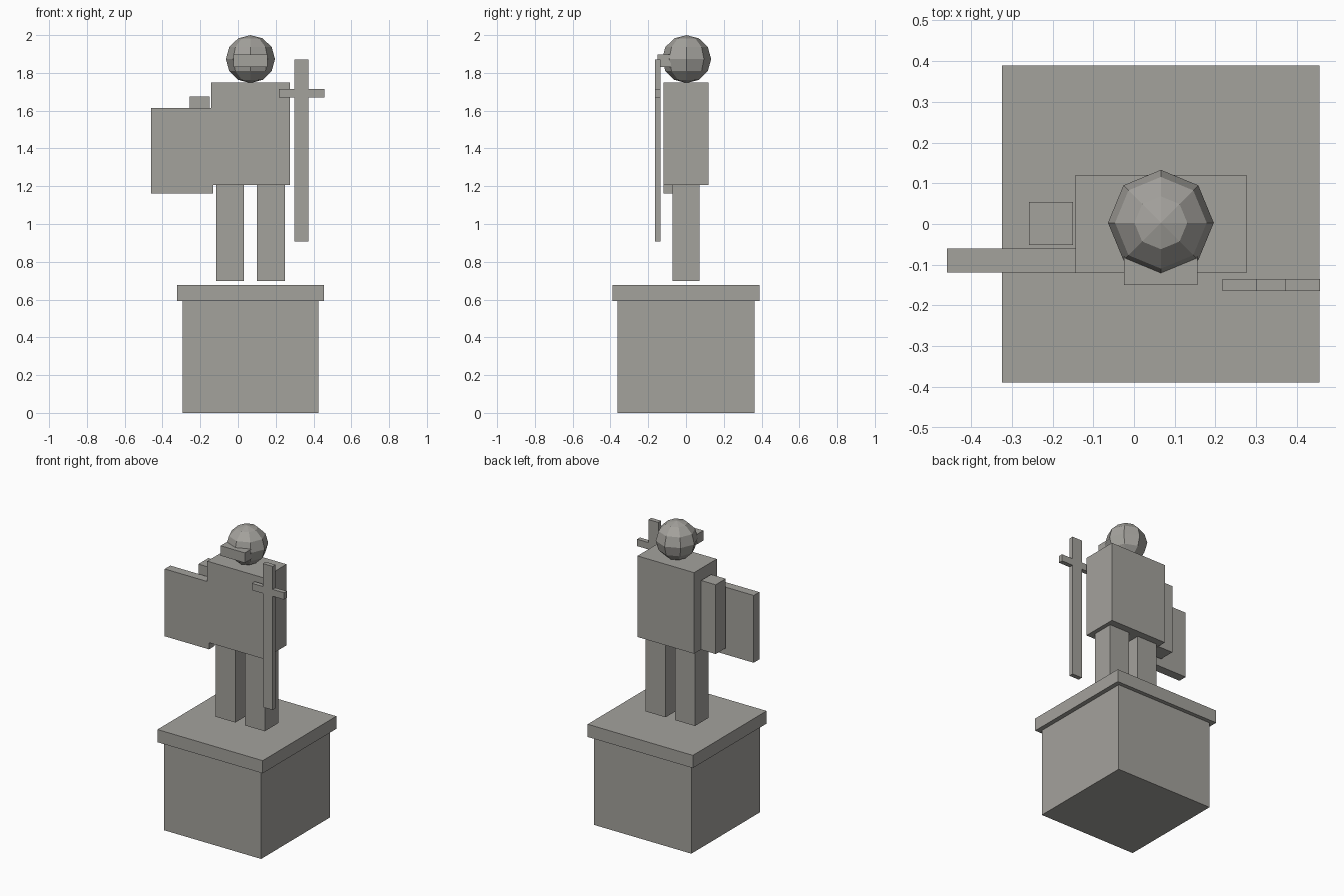
import bpy

if "Cube" in bpy.data.objects:
    bpy.data.objects.remove(bpy.data.objects["Cube"], do_unlink=True)

stone = bpy.data.materials.new("stone_grey")
stone.use_nodes = True
colour = (0.37, 0.36, 0.335, 1)
stone.diffuse_color = colour
stone.node_tree.nodes["Principled BSDF"].inputs["Base Color"].default_value = colour

AXIS = 0.066  # figure and plinth share this x centre


def box(name, x, y, z):
    """Box between (low, high) limits on each axis."""
    bpy.ops.mesh.primitive_cube_add(size=1)
    ob = bpy.context.object
    ob.name = name
    for v in ob.data.vertices:
        v.co = [lim[0] if c < 0 else lim[1] for c, lim in zip(v.co, (x, y, z))]
    ob.data.materials.append(stone)
    return ob


def centred(half):
    return (AXIS - half, AXIS + half)


# Pedestal
box("plinth", centred(0.36), (-0.363, 0.363), (0, 0.592))
box("plinth_cap", centred(0.39), (-0.39, 0.39), (0.592, 0.677))

# Legs, mirrored about the figure's axis
for side, s in (("right", -1), ("left", 1)):
    mid = AXIS + s * 0.109
    box(side + "_leg", (mid - 0.074, mid + 0.074), (-0.072, 0.072), (0.697, 1.207))

# Torso and shield arm
box("torso", centred(0.21), (-0.12, 0.12), (1.207, 1.75))
box("right_arm", (-0.258, -0.15), (-0.052, 0.054), (1.21, 1.674))
box("shield", (-0.46, -0.132), (-0.119, -0.06), (1.162, 1.613))

# Head with brow visor
bpy.ops.mesh.primitive_uv_sphere_add(segments=8, ring_count=6, radius=0.13,
                                     location=(AXIS, 0.003, 1.873))
head = bpy.context.object
head.name = "head"
head.scale.z = 0.975
head.data.materials.append(stone)
box("visor", centred(0.09), (-0.15, -0.08), (1.83, 1.897))

# Sword
box("sword_blade", (0.3, 0.373), (-0.165, -0.135), (0.908, 1.87))
box("sword_guard", (0.218, 0.457), (-0.165, -0.135), (1.67, 1.716))
